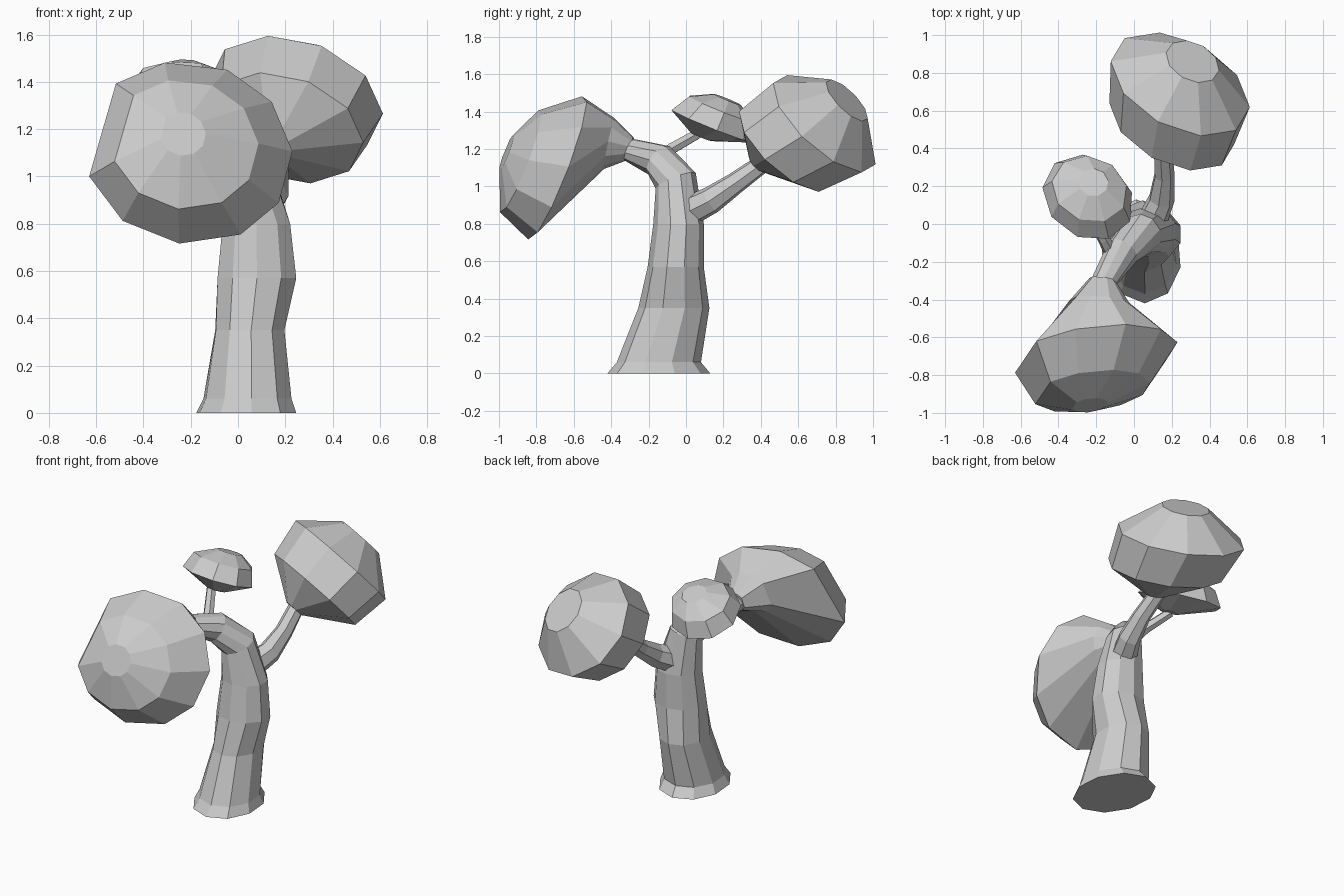
import bpy, bmesh, math
from mathutils import Vector


def loft(name, rings, sides=9, phase=0.0, angles=None):
    """Skin a row of polygon rings: (centre, normal, radius_u, radius_v[, skew])."""
    if angles is None:
        angles = [360 * i / sides + phase for i in range(sides)]
    sides = len(angles)
    bm = bmesh.new()
    loops = []
    for centre, normal, ru, rv, *skew in rings:
        k = skew[0] if skew else 0
        n = Vector(normal).normalized()
        u = (Vector((1, 0, 0)) - n * n.x).normalized()
        v = n.cross(u)
        loop = []
        for deg in angles:
            c, s = math.cos(math.radians(deg)), math.sin(math.radians(deg))
            loop.append(bm.verts.new(Vector(centre) + u * (ru * c - k * rv * s) + v * rv * s))
        loops.append(loop)
    for lo, hi in zip(loops, loops[1:]):
        for i in range(sides):
            j = (i + 1) % sides
            bm.faces.new((lo[i], lo[j], hi[j], hi[i]))
    bm.faces.new(loops[0][::-1])
    bm.faces.new(loops[-1])
    bmesh.ops.recalc_face_normals(bm, faces=bm.faces)
    mesh = bpy.data.meshes.new(name)
    bm.to_mesh(mesh)
    bm.free()
    obj = bpy.data.objects.new(name, mesh)
    bpy.context.collection.objects.link(obj)
    return obj


UP = (0, 0, 1)

# Trunk: flared foot, slight bow, bending forward into the main limb
loft("trunk", [
    ((0.035, -0.145, 0.0), UP, 0.215, 0.275, 0.08),
    ((0.04, -0.145, 0.06), UP, 0.19, 0.225, 0.08),
    ((0.05, -0.065, 0.35), UP, 0.152, 0.19, 0.03),
    ((0.08, -0.055, 0.57), UP, 0.175, 0.15),
    ((0.078, -0.04, 0.80), UP, 0.15, 0.135),
    ((0.035, -0.055, 1.03), (-0.2, -0.35, 0.9), 0.11, 0.115),
    ((-0.06, -0.145, 1.14), (-0.45, -0.65, 0.5), 0.09, 0.095),
    ((-0.17, -0.32, 1.20), (-0.4, -0.9, 0.2), 0.065, 0.06),
], sides=10, phase=18)

# Back branch
loft("back_branch", [
    ((0.08, -0.02, 0.85), (0.3, 0.8, 0.4), 0.085, 0.085),
    ((0.145, 0.13, 0.925), (0.2, 0.8, 0.5), 0.07, 0.075),
    ((0.16, 0.26, 1.015), (0, 0.75, 0.6), 0.055, 0.06),
    ((0.15, 0.42, 1.13), (0, 0.8, 0.5), 0.05, 0.05),
], sides=7)

# Thin branch to the small crown
loft("small_branch", [
    ((-0.11, -0.17, 1.13), (-0.4, 0.7, 0.5), 0.04, 0.04),
    ((-0.16, -0.08, 1.20), (-0.4, 0.7, 0.5), 0.033, 0.033),
    ((-0.24, 0.06, 1.28), (-0.4, 0.7, 0.5), 0.03, 0.03),
], sides=6)

# Front crown: uneven cone off the limb, widest ring, shallow cap
F = (0.13, -0.93, 0.36)
loft("front_crown", [
    ((-0.17, -0.29, 1.205), (-0.1, -0.98, 0.15), 0.07, 0.06),
    ((-0.19, -0.41, 1.23), (-0.05, -0.95, 0.2), 0.165, 0.14),
    ((-0.21, -0.69, 1.10), F, 0.445, 0.415),
    ((-0.225, -0.885, 1.135), F, 0.315, 0.295),
    ((-0.235, -0.96, 1.18), F, 0.10, 0.10),
], angles=[4, 37, 68, 103, 134, 198, 231, 265, 300, 330])

# Back crown: tilted drum with tapered ends
B = (0.34, 0.66, 0.66)
loft("back_crown", [
    ((0.15, 0.38, 1.12), B, 0.06, 0.06),
    ((0.20, 0.53, 1.205), B, 0.35, 0.32, 0.1),
    ((0.245, 0.74, 1.335), B, 0.39, 0.355, 0.1),
    ((0.31, 0.86, 1.46), B, 0.15, 0.15),
], sides=10, phase=-6)

# Small crown: tilted dome
S = (0.06, 0.37, 0.9)
loft("small_crown", [
    ((-0.22, 0.08, 1.265), S, 0.06, 0.06),
    ((-0.243, 0.14, 1.325), S, 0.24, 0.245, 0.15),
    ((-0.235, 0.185, 1.415), S, 0.20, 0.19, 0.1),
    ((-0.215, 0.22, 1.465), S, 0.08, 0.08),
], phase=8)
